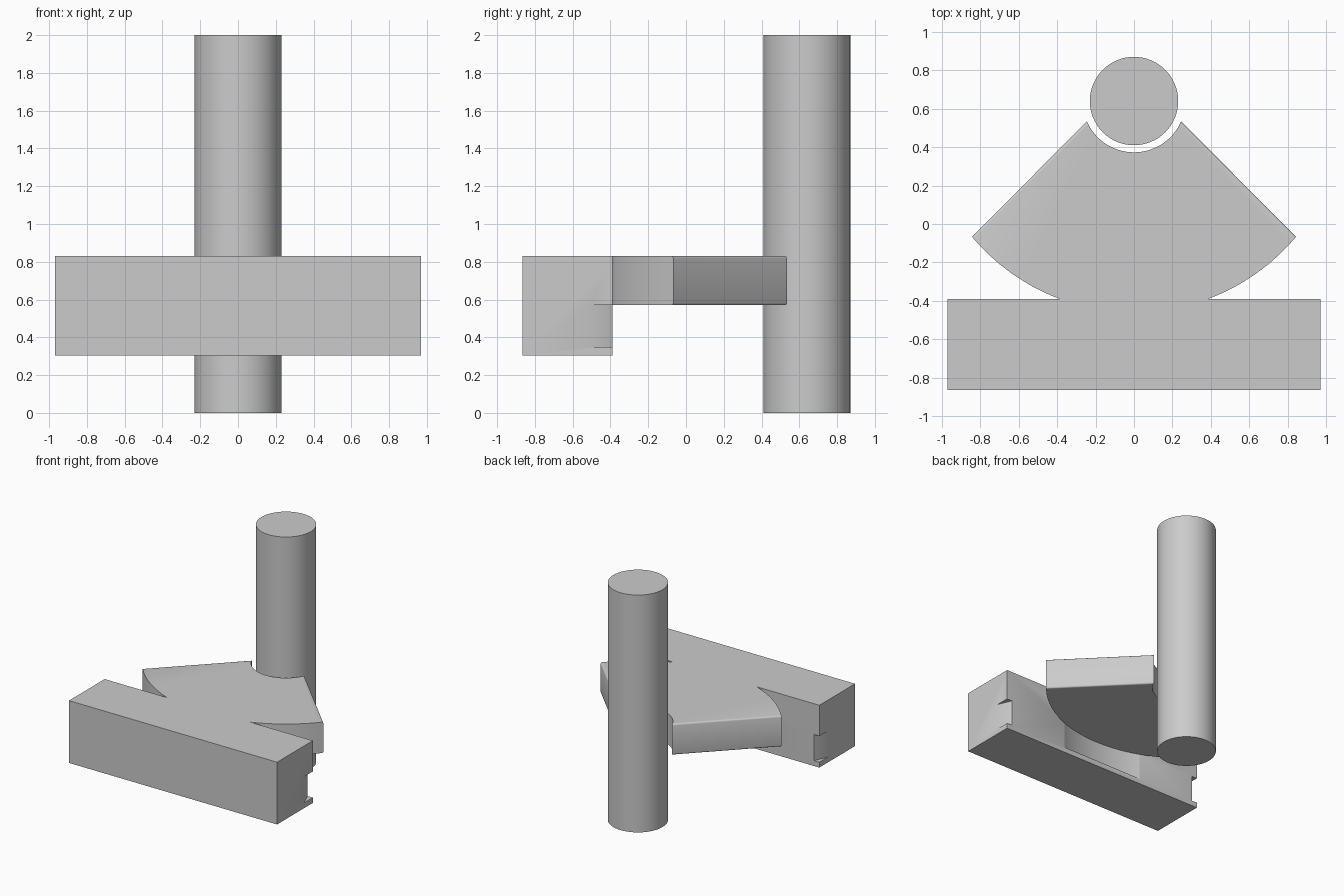
import bpy, bmesh
from math import sin, cos, radians, asin, degrees

if "Cube" in bpy.data.objects:
    bpy.data.objects.remove(bpy.data.objects["Cube"])

PIVOT_Y = 0.64          # axis of the post and of all arcs
ARC_R = 1.10            # outer radius of the fan plate
BAR_BACK = -0.39


def arc(radius, start, end, steps):
    """Points on an arc about the post axis, angles in degrees."""
    out = []
    for i in range(steps + 1):
        a = radians(start + (end - start) * i / steps)
        out.append((radius * cos(a), PIVOT_Y + radius * sin(a)))
    return out


def prism(name, points, z0, z1, bevel_test=None, smooth=True):
    """Extrude a plan outline from z0 to z1, optionally rounding some edges."""
    bm = bmesh.new()
    base = bm.faces.new([bm.verts.new((x, y, z0)) for x, y in points])
    top = bmesh.ops.extrude_face_region(bm, geom=[base])["geom"]
    bmesh.ops.translate(bm, vec=(0, 0, z1 - z0),
                        verts=[v for v in top if isinstance(v, bmesh.types.BMVert)])
    bmesh.ops.recalc_face_normals(bm, faces=bm.faces)
    if bevel_test:
        edges = [e for e in bm.edges if bevel_test(e)]
        bmesh.ops.bevel(bm, geom=edges, offset=0.012, segments=3,
                        profile=0.5, affect='EDGES')
    mesh = bpy.data.meshes.new(name)
    bm.to_mesh(mesh)
    bm.free()
    obj = bpy.data.objects.new(name, mesh)
    bpy.context.collection.objects.link(obj)
    if smooth:
        shade(obj)
    return obj


def shade(obj):
    bpy.ops.object.select_all(action='DESELECT')
    obj.select_set(True)
    bpy.context.view_layer.objects.active = obj
    bpy.ops.object.shade_smooth_by_angle(angle=radians(32))


def cut(obj, cutter):
    mod = obj.modifiers.new("cut", 'BOOLEAN')
    mod.operation = 'DIFFERENCE'
    mod.solver = 'EXACT'
    mod.object = cutter
    bpy.ops.object.select_all(action='DESELECT')
    bpy.context.view_layer.objects.active = obj
    obj.select_set(True)
    bpy.ops.object.modifier_apply(modifier=mod.name)
    bpy.data.objects.remove(cutter)


# Tall round post
bpy.ops.mesh.primitive_cylinder_add(vertices=64, radius=0.23, depth=2,
                                    location=(0, PIVOT_Y, 1))
post = bpy.context.object
post.name = "post"
shade(post)

# Fan plate: concave round the post, convex outside, meeting the bar's back face
clip = degrees(asin((BAR_BACK - PIVOT_Y) / ARC_R))
outline = (arc(0.267, -156.8, -23.2, 28)
           + arc(ARC_R, -40, clip, 14)
           + arc(ARC_R, -180 - clip, -140, 14))


def straight_side(e):
    a, b = e.verts
    flat = abs(a.co.z - b.co.z) < 1e-5
    return flat and abs(a.co.x - b.co.x) > 0.4 and abs(a.co.y - b.co.y) > 0.4


prism("fan_plate", outline, 0.57, 0.83, straight_side)

# Front bar
bar = prism("front_bar", [(-0.97, -0.865), (0.97, -0.865),
                          (0.97, BAR_BACK), (-0.97, BAR_BACK)],
            0.305, 0.83, smooth=False)

# Curved recess in the back of the bar, below the plate
cut(bar, prism("recess_cutter", arc(ARC_R, -150, -30, 112), 0.35, 0.57, smooth=False))

# Slanted notches at both back corners of the bar
for s in (-1, 1):
    notch = [(s * 0.92, BAR_BACK), (s * 0.97, -0.505), (s * 1.05, -0.689),
             (s * 1.05, -0.3), (s * 0.8809, -0.3)]
    cut(bar, prism("notch_cutter", notch, 0.35, 0.57, smooth=False))
shade(bar)
